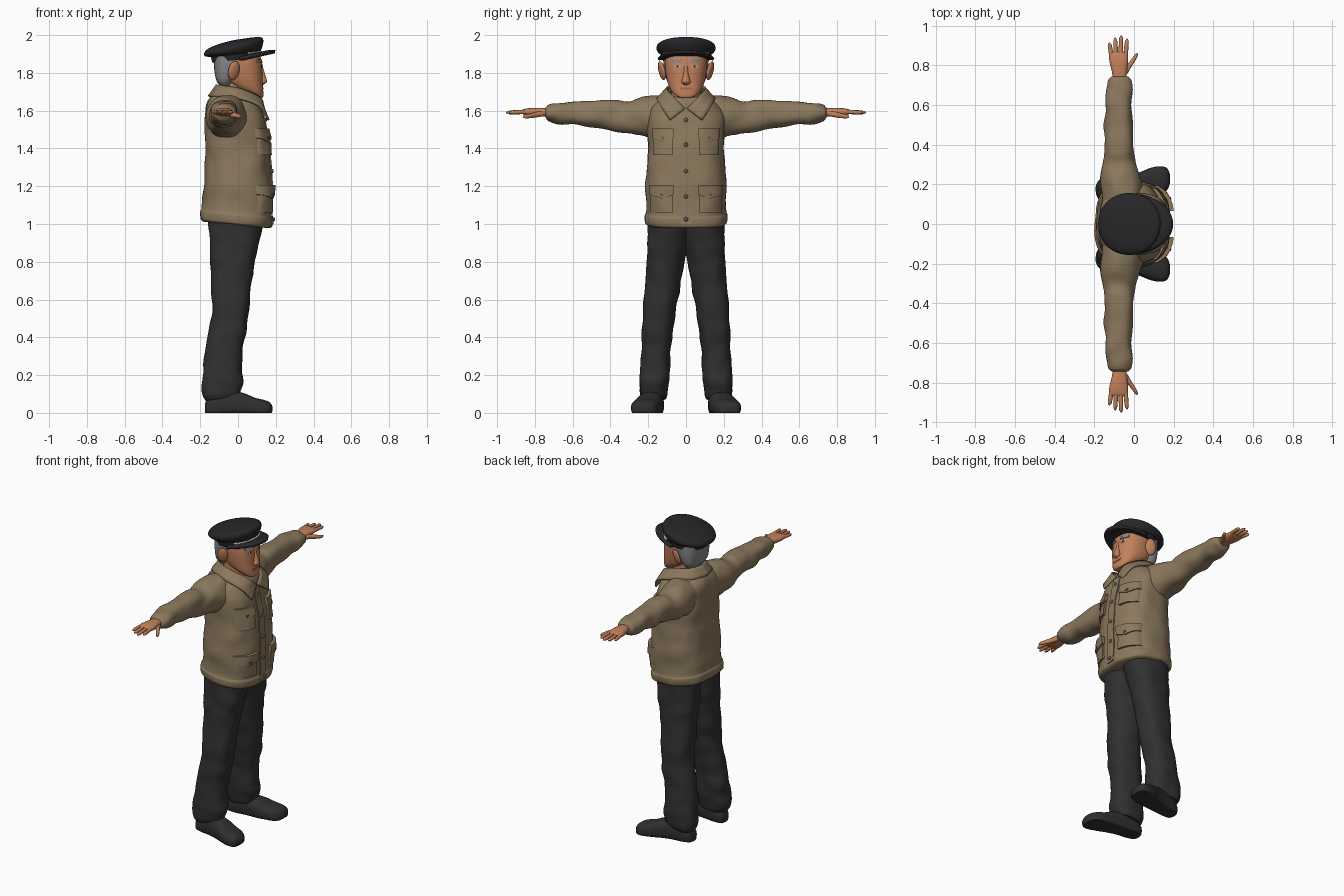
import bpy, bmesh, math
from mathutils import Vector, noise
from mathutils.bvhtree import BVHTree

if "Cube" in bpy.data.objects:
    bpy.data.objects.remove(bpy.data.objects["Cube"])


def material(name, r, g, b):
    m = bpy.data.materials.new(name)
    m.diffuse_color = (r, g, b, 1)
    m.use_nodes = True
    m.node_tree.nodes["Principled BSDF"].inputs["Base Color"].default_value = m.diffuse_color
    return m


JACKET = material("tan cloth", 0.26, 0.19, 0.11)
TROUSER = material("charcoal cloth", 0.03, 0.03, 0.031)
CAP = material("black cloth", 0.02, 0.02, 0.022)
SHOE = material("dark leather", 0.028, 0.028, 0.029)
SKIN = material("skin", 0.54, 0.22, 0.105)
HAIR = material("grey hair", 0.23, 0.24, 0.25)
CORD = material("pale cord", 0.45, 0.45, 0.45)
EYE = material("dark eye", 0.02, 0.015, 0.012)
LIP = material("lip", 0.40, 0.14, 0.075)
BUTTON = material("horn button", 0.13, 0.10, 0.07)


def finish(name, bm, mat, mirror=False, angle=50):
    bmesh.ops.recalc_face_normals(bm, faces=bm.faces)
    me = bpy.data.meshes.new(name)
    bm.to_mesh(me)
    bm.free()
    me.materials.append(mat)
    ob = bpy.data.objects.new(name, me)
    bpy.context.collection.objects.link(ob)
    bpy.ops.object.select_all(action='DESELECT')
    ob.select_set(True)
    bpy.context.view_layer.objects.active = ob
    bpy.ops.object.shade_smooth_by_angle(angle=math.radians(angle))
    if mirror:
        mod = ob.modifiers.new("mirror", 'MIRROR')
        mod.use_axis = (False, True, False)
    return ob


def smooth_rows(rows, steps):
    """Hermite interpolation of rows, with the first column as parameter."""
    def slope(i):
        a, b = rows[max(i - 1, 0)], rows[min(i + 1, len(rows) - 1)]
        return [(q - p) / (b[0] - a[0]) for p, q in zip(a, b)]
    out = []
    for i in range(len(rows) - 1):
        a, b, sa, sb = rows[i], rows[i + 1], slope(i), slope(i + 1)
        h = b[0] - a[0]
        for k in range(steps):
            s = k / steps
            w = s * s * (3 - 2 * s)
            c, d = s * (1 - s) ** 2 * h, s * s * (s - 1) * h
            out.append([p + (q - p) * w + u * c + v * d for p, q, u, v in zip(a, b, sa, sb)])
    return out + [list(rows[-1])]


def loft(name, axis, rows, mat, power=2.3, mirror=False, rough=0.0, n=40, steps=4):
    """Skin superellipse sections. Row: position, min/max of the two other axes, tilt."""
    rows = [tuple(r) + (0,) * (6 - len(r)) for r in rows]
    bm = bmesh.new()
    rings = []
    for t, a0, a1, b0, b1, tilt in smooth_rows(rows, steps):
        ring = []
        for k in range(n):
            ang = 2 * math.pi * k / n
            c, s = math.cos(ang), math.sin(ang)
            du = math.copysign(abs(c) ** (2 / power), c) * (a1 - a0) / 2
            dv = math.copysign(abs(s) ** (2 / power), s) * (b1 - b0) / 2
            u, v, w = (a0 + a1) / 2 + du, (b0 + b1) / 2 + dv, t + tilt * du
            p = Vector({'x': (w, u, v), 'y': (u, w, v), 'z': (u, v, w)}[axis])
            if rough:
                out = Vector({'x': (0, du, dv), 'y': (du, 0, dv), 'z': (du, dv, 0)}[axis])
                p += out.normalized() * rough * noise.noise(p * 11)
            p.z = max(p.z, 0)
            ring.append(bm.verts.new(p))
        rings.append(ring)
    for r, q in zip(rings, rings[1:]):
        for k in range(n):
            bm.faces.new((r[k], r[(k + 1) % n], q[(k + 1) % n], q[k]))
    bm.faces.new(rings[0])
    bm.faces.new(rings[-1])
    return finish(name, bm, mat, mirror)


def sym(*rows):
    """Rows given with a half width, widened to both sides of y = 0."""
    return [(z, x0, x1, -h, h) + tuple(t) for z, x0, x1, h, *t in rows]


def sheet(name, grid, mat, mirror=False, thick=0.0):
    bm = bmesh.new()
    vs = [[bm.verts.new(p) for p in row] for row in grid]
    for r, q in zip(vs, vs[1:]):
        for k in range(len(r) - 1):
            bm.faces.new((r[k], r[k + 1], q[k + 1], q[k]))
    ob = finish(name, bm, mat, mirror)
    if thick:
        mod = ob.modifiers.new("thickness", 'SOLIDIFY')
        mod.thickness, mod.offset = thick, 0
    return ob


def surface(ob):
    tree = BVHTree.FromPolygons([v.co for v in ob.data.vertices],
                                [p.vertices for p in ob.data.polygons])

    def front(y, z):
        hit = tree.ray_cast(Vector((1, y, z)), Vector((-1, 0, 0)))[0]
        return hit.x if hit else 0
    return front


def patch(name, front, y0, y1, z0, z1, depth, mat, mirror=True, point=0.0, m=8):
    """Raised pad that follows the front of another part."""
    ts = [0] + [i / m for i in range(m + 1)] + [1]
    grid = []
    for i, s in enumerate(ts):
        row = []
        for j, u in enumerate(ts):
            y = y0 + (y1 - y0) * u
            low = z0 + point * abs(2 * u - 1)
            z = low + (z1 - low) * s
            edge = i in (0, m + 2) or j in (0, m + 2)
            row.append((front(y, z) + (-0.006 if edge else depth), y, z))
        grid.append(row)
    return sheet(name, grid, mat, mirror)


# jacket body, sleeves and collar
body = loft("jacket_body", 'z', sym(
    (0.995, -.185, .165, .20, -.1), (1.005, -.197, .178, .212, -.1), (1.045, -.20, .182, .217, -.1),
    (1.06, -.192, .176, .212, -.1), (1.2, -.18, .18, .214, -.1), (1.35, -.172, .172, .203, -.1),
    (1.5, -.175, .155, .203, -.1), (1.57, -.172, .14, .205, -.1), (1.62, -.165, .125, .185, -.1),
    (1.655, -.15, .115, .145, -.1), (1.685, -.12, .095, .095, -.15)),
    JACKET, 2.6, rough=.008, n=64, steps=6)
loft("sleeve", 'y', [
    (.08, -.15, .05, 1.48, 1.675), (.17, -.165, .045, 1.455, 1.675), (.24, -.165, .03, 1.472, 1.662),
    (.31, -.155, .01, 1.485, 1.648), (.37, -.15, .003, 1.497, 1.655), (.5, -.152, -.005, 1.512, 1.652),
    (.62, -.142, -.01, 1.527, 1.645), (.69, -.138, -.012, 1.535, 1.64), (.73, -.135, -.018, 1.545, 1.632),
    (.745, -.12, -.03, 1.56, 1.62)], JACKET, 2.2, True, .014, 40, 6)
top = smooth_rows([(0, .135, .006, 1.61), (1, .115, .06, 1.668), (2, .01, .10, 1.715),
                   (3, -.08, .075, 1.73), (4, -.112, 0, 1.735)], 5)
low = smooth_rows([(0, .162, .085, 1.55), (1, .112, .135, 1.625), (2, .0, .15, 1.665),
                   (3, -.115, .10, 1.675), (4, -.155, 0, 1.675)], 5)
sheet("collar", [[Vector(a[1:]).lerp(Vector(b[1:]), k / 4) for k in range(5)]
                 for a, b in zip(top, low)], JACKET, True, .012)

# placket, pockets and buttons
chest = surface(body)
patch("placket", chest, -.027, .027, 1.0, 1.6, .006, JACKET, False, m=14)
for label, y0, y1, z0, z1 in (("chest", .07, .175, 1.365, 1.5), ("hip", .07, .19, 1.06, 1.2)):
    patch(label + "_pocket", chest, y0, y1, z0, z1, .014, JACKET)
    patch(label + "_flap", chest, y0 - .005, y1 + .005, z1 - .065, z1 + .006, .022, JACKET, point=.02)
    yc = (y0 + y1) / 2
    patch(label + "_pocket_button", chest, yc - .007, yc + .007, z1 - .052, z1 - .038, .027, BUTTON, m=2)
for z in (1.025, 1.145, 1.28, 1.42, 1.55):
    bm = bmesh.new()
    bmesh.ops.create_uvsphere(bm, u_segments=12, v_segments=8, radius=.011)
    bmesh.ops.scale(bm, vec=(.6, 1, 1), verts=bm.verts)
    bmesh.ops.translate(bm, vec=(chest(0, z) + .007, 0, z), verts=bm.verts)
    finish("front_button", bm, BUTTON)

# trousers and shoes
loft("trouser_leg", 'z', [
    (.075, -.175, .005, .11, .23, .12), (.1, -.187, .015, .098, .24, .12), (.16, -.188, .027, .09, .25),
    (.22, -.188, .02, .085, .247), (.32, -.172, .022, .08, .235), (.45, -.15, .045, .068, .235),
    (.6, -.137, .065, .043, .222), (.8, -.145, .09, .012, .21), (.9, -.15, .11, -.004, .205),
    (1.04, -.16, .135, -.015, .198)], TROUSER, 2.4, True, .012, 40, 6)
loft("shoe", 'x', [
    (-.175, .14, .19, .0, .05), (-.165, .125, .205, -.015, .07), (-.13, .117, .22, -.02, .09),
    (-.05, .118, .238, -.02, .115), (.03, .125, .262, -.02, .105), (.09, .135, .285, -.02, .08),
    (.14, .15, .291, -.02, .068), (.17, .175, .278, -.015, .055), (.182, .205, .25, .01, .035)],
    SHOE, 2.6, True)

# hands with fingers and thumb
loft("palm", 'y', [(.72, -.105, -.04, 1.568, 1.612), (.77, -.112, -.035, 1.57, 1.615),
                   (.82, -.124, -.03, 1.572, 1.614), (.855, -.125, -.032, 1.578, 1.609),
                   (.868, -.118, -.04, 1.584, 1.603)], SKIN, 2.5, True, n=24)
for label, x, dx, end in (("little", -.114, -.010, .915), ("ring", -.091, -.004, .94),
                          ("middle", -.067, .002, .952), ("index", -.043, .008, .935)):
    rows = []
    for s, r in ((0, .0115), (.5, .011), (.85, .0095), (1, .003)):
        xc = x + dx * s
        rows.append((.845 + (end - .845) * s, xc - r, xc + r, 1.594 - r - .004 * s, 1.594 + r - .004 * s))
    loft(label + "_finger", 'y', rows, SKIN, 2, True, n=12)
loft("thumb", 'y', [(.755, -.06, -.035, 1.57, 1.60), (.79, -.046, -.015, 1.564, 1.594),
                    (.825, -.018, .007, 1.56, 1.585), (.85, .0, .019, 1.559, 1.579),
                    (.864, .011, .018, 1.564, 1.573)], SKIN, 2, True, n=14)

# neck, head, ears and nose
loft("neck", 'z', sym((1.59, -.08, .118, .06), (1.66, -.085, .095, .075), (1.76, -.085, .06, .075)), SKIN)
head = loft("head", 'z', sym(
    (1.678, .04, .112, .025, -.3), (1.688, .0, .131, .056, -.3), (1.72, -.05, .134, .085, -.25),
    (1.76, -.085, .130, .100, -.1), (1.80, -.105, .129, .108), (1.85, -.118, .125, .113),
    (1.91, -.12, .115, .11)), SKIN, 2.5, n=56)
loft("hair", 'z', sym((1.722, -.09, -.035, .068), (1.755, -.113, -.025, .1), (1.82, -.126, .02, .116),
                      (1.89, -.13, .055, .121)), HAIR, 2.5)
bm = bmesh.new()
bmesh.ops.create_uvsphere(bm, u_segments=20, v_segments=12, radius=1)
bmesh.ops.scale(bm, vec=(.03, .016, .05), verts=bm.verts)
for v in bm.verts:
    v.co += Vector((-.022 - .15 * v.co.y + .15 * v.co.z, .128 + .2 * v.co.z - .3 * v.co.x, 1.812))
finish("ear", bm, SKIN, True)
loft("nose", 'z', sym((1.737, .11, .134, .014), (1.75, .11, .152, .024), (1.77, .11, .15, .019),
                      (1.81, .10, .138, .012), (1.855, .10, .127, .014)), SKIN, 2, n=20)

# eyes, brows and mouth as thin plates
face = surface(head)
patch("brow", face, .022, .078, 1.855, 1.872, .006, HAIR, m=5)
patch("eye_white", face, .03, .06, 1.828, 1.84, .002, CORD, m=4)
patch("iris", face, .04, .05, 1.828, 1.84, .003, EYE, m=3)
patch("mouth", face, -.032, .032, 1.712, 1.722, .003, LIP, False, m=6)

# cap with band, visor and cord
loft("cap_band", 'z', sym((1.868, -.137, .117, .126, .1), (1.92, -.147, .12, .135, .13)), CAP, 2.1, n=48)
loft("cap_crown", 'z', sym(
    (1.898, -.148, .118, .134, .11), (1.912, -.174, .128, .15, .16), (1.933, -.18, .134, .156, .2),
    (1.953, -.165, .13, .145, .2), (1.968, -.12, .112, .11, .19), (1.976, -.06, .075, .055, .17),
    (1.978, -.02, .035, .02, .15)), CAP, 2.1, n=48)
visor, cord = [], []
for i in range(25):
    a = math.radians(-82 + 164 * i / 24)
    c, s = math.cos(a), math.sin(a)
    inner = Vector((-.01 + .12 * c, .128 * s, 1.868 + .027 * c))
    outer = Vector((-.01 + .207 * c, .146 * s, 1.862 + .05 * c))
    visor.append([inner.lerp(outer, k / 4) + Vector((0, 0, .008 * math.sin(k * math.pi / 4)))
                  for k in range(5)])
    cord.append([(-.01 + r * c, (r + .01) * s, 1.893 + .02 * c + dz)
                 for r, dz in ((.125, -.006), (.137, 0), (.125, .006))])
sheet("cap_visor", visor, CAP, thick=.016)
sheet("cap_cord", cord[3:22], CORD, thick=.003)
